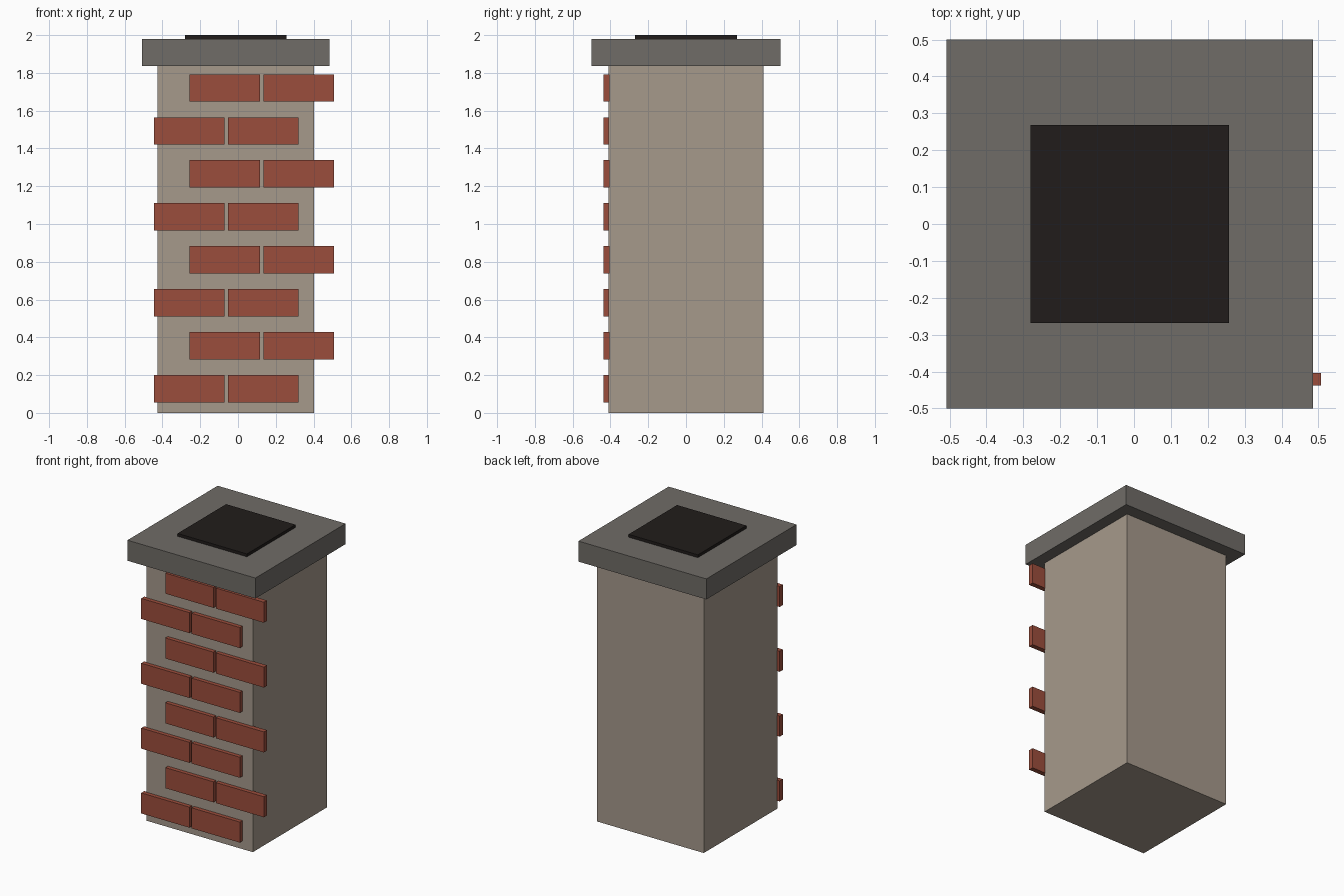
import bpy

if "Cube" in bpy.data.objects:
    bpy.data.objects.remove(bpy.data.objects["Cube"])

CX = -0.0115  # stack axis; staggered bricks overhang to the right


def material(name, rgb):
    m = bpy.data.materials.new(name)
    m.diffuse_color = (*rgb, 1)
    m.use_nodes = True
    m.node_tree.nodes["Principled BSDF"].inputs["Base Color"].default_value = m.diffuse_color
    return m


def box(name, center, size, mat):
    bpy.ops.mesh.primitive_cube_add(size=1, location=center)
    ob = bpy.context.object
    ob.name = name
    ob.scale = size
    bpy.ops.object.transform_apply(location=False, rotation=False, scale=True)
    ob.data.materials.append(mat)
    return ob


mortar = material("mortar", (0.38, 0.32, 0.26))
stone = material("stone", (0.16, 0.15, 0.135))
soot = material("soot", (0.015, 0.012, 0.011))
clay = material("clay", (0.33, 0.075, 0.045))

# Chimney shaft, overhanging cap and dark flue opening
box("chimney_shaft", (CX, 0, 0.918), (0.827, 0.82, 1.836), mortar)
box("chimney_cap", (CX, 0, 1.908), (0.993, 1.0, 0.144), stone)
box("flue_opening", (CX, 0, 1.988), (0.538, 0.538, 0.024), soot)

# Staggered courses of bricks on the front face
for row in range(8):
    for col in range(2):
        x = -0.258 + 0.392 * col + 0.187 * (row % 2)
        box(f"brick_{row}_{col}", (x, -0.421, 0.128 + 0.2275 * row),
            (0.373, 0.034, 0.144), clay)
